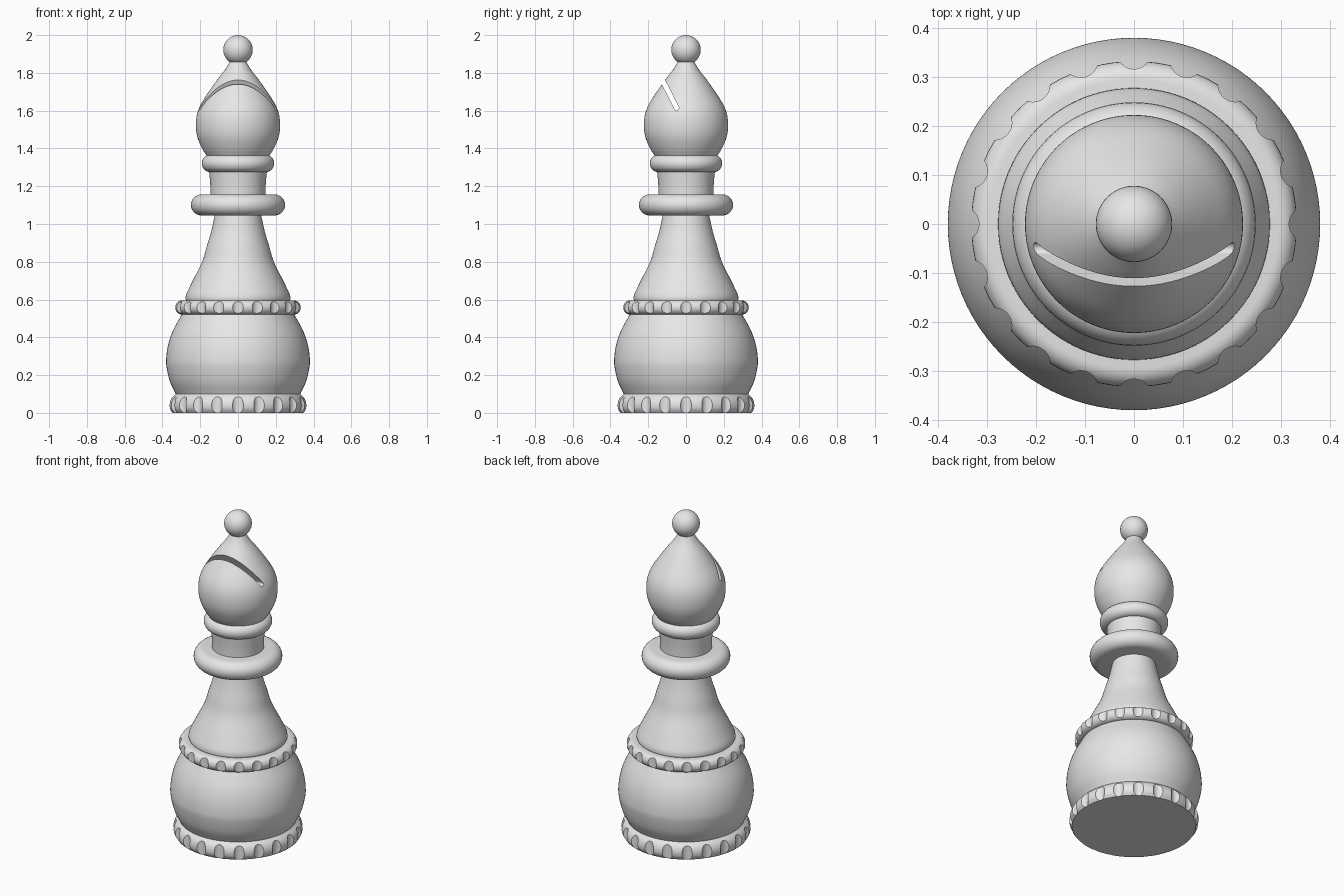
import bpy
import bmesh
from math import cos, sin, pi, tau, radians
from mathutils import Matrix, Vector

cube = bpy.data.objects.get("Cube")
if cube:
    bpy.data.objects.remove(cube, do_unlink=True)

STEPS = 96
NOTCHES = 20

# One plain grey for the whole piece
grey = bpy.data.materials.new("plain grey")
grey.use_nodes = True
grey.diffuse_color = (0.8, 0.8, 0.8, 1)
grey.node_tree.nodes["Principled BSDF"].inputs["Base Color"].default_value = (0.8, 0.8, 0.8, 1)


def make_object(name, bm):
    bmesh.ops.recalc_face_normals(bm, faces=bm.faces[:])
    mesh = bpy.data.meshes.new(name)
    bm.to_mesh(mesh)
    bm.free()
    mesh.materials.append(grey)
    obj = bpy.data.objects.new(name, mesh)
    bpy.context.collection.objects.link(obj)
    return obj


def activate(obj):
    bpy.ops.object.select_all(action='DESELECT')
    obj.select_set(True)
    bpy.context.view_layer.objects.active = obj


def smooth(obj):
    activate(obj)
    bpy.ops.object.shade_smooth_by_angle(angle=radians(30))


def curve_through(points, sub=6):
    """Smooth (radius, height) curve passing through the points."""
    p = [Vector(q) for q in points]
    p = [2 * p[0] - p[1]] + p + [2 * p[-1] - p[-2]]
    out = []
    for a, b, c, d in zip(p, p[1:], p[2:], p[3:]):
        for i in range(sub):
            t = i / sub
            out.append(b + (c - a) * t / 2 + (2 * a - 5 * b + 4 * c - d) * t * t / 2
                       + (3 * b - a - 3 * c + d) * t ** 3 / 2)
    return out + [p[-2]]


def round_edge(radius, low, high, count=14):
    """Half-round rim profile between two heights."""
    r, mid = (high - low) / 2, (high + low) / 2
    angles = [-pi / 2 + pi * i / count for i in range(count + 1)]
    return [(radius - r + r * cos(a), mid + r * sin(a)) for a in angles]


def lathe(name, profile):
    """Closed solid of revolution, capped to the axis at both ends."""
    pts = [(0, profile[0][1])] + [tuple(q) for q in profile] + [(0, profile[-1][1])]
    bm = bmesh.new()
    verts = [bm.verts.new((r, 0, z)) for r, z in pts]
    edges = [bm.edges.new(pair) for pair in zip(verts, verts[1:])]
    bmesh.ops.spin(bm, geom=verts + edges, cent=(0, 0, 0), axis=(0, 0, 1),
                   angle=tau, steps=STEPS)
    bmesh.ops.remove_doubles(bm, verts=bm.verts[:], dist=0.00005)
    return make_object(name, bm)


def cut(obj, cutter):
    cutter.hide_render = True
    mod = obj.modifiers.new("cut", 'BOOLEAN')
    mod.operation = 'DIFFERENCE'
    mod.solver = 'EXACT'
    mod.object = cutter
    activate(obj)
    bpy.ops.object.modifier_apply(modifier=mod.name)
    bpy.data.objects.remove(cutter, do_unlink=True)


def notch_cutter(inner, height, r=0.035):
    """Ring of upright rods that scoop flutes from a rim."""
    bm = bmesh.new()
    for i in range(NOTCHES):
        a = tau * i / NOTCHES
        place = Matrix.Translation(((inner + r) * cos(a), (inner + r) * sin(a), height))
        bmesh.ops.create_cone(bm, cap_ends=True, segments=32, radius1=r, radius2=r,
                              depth=0.3, matrix=place)
    return make_object("notch_cutter", bm)


# Fluted base and fluted middle ring
base = lathe("base_ring", curve_through(
    [(0.348, 0), (0.36, 0.02), (0.363, 0.04), (0.36, 0.06), (0.35, 0.08), (0.33, 0.1)]))
cut(base, notch_cutter(0.346, 0.05))
middle = lathe("middle_ring", round_edge(0.333, 0.52, 0.596))
cut(middle, notch_cutter(0.317, 0.56))

# Round belly
belly = lathe("belly", curve_through(
    [(0.328, 0.098), (0.36, 0.165), (0.378, 0.24), (0.38, 0.29),
     (0.37, 0.36), (0.345, 0.435), (0.296, 0.525)]))

# Flared skirt with a small rounded foot
skirt = lathe("skirt", [(0.272, 0.59)] + curve_through(
    [(0.278, 0.605), (0.275, 0.624), (0.264, 0.65), (0.237, 0.705), (0.19, 0.8),
     (0.166, 0.88), (0.142, 0.96), (0.122, 1.05)]))

# Collar, neck and upper ring
collar = lathe("collar", round_edge(0.249, 1.045, 1.157))
neck = lathe("neck", curve_through([(0.145, 1.15), (0.147, 1.21), (0.153, 1.28)]))
upper_ring = lathe("upper_ring", round_edge(0.192, 1.275, 1.366))

# Pointed head with a slanted slot
head = lathe("head", curve_through(
    [(0.162, 1.355), (0.19, 1.4), (0.215, 1.46), (0.223, 1.52), (0.217, 1.58),
     (0.196, 1.635), (0.155, 1.7), (0.109, 1.765), (0.067, 1.82), (0.036, 1.875)]))

start = Vector((0, -0.05, 1.615))
along = Vector((0, -0.452, 0.892))
across = Vector((0, 0.892, 0.452))
half = 0.0125
outline = [start + half * (cos(a) * across - sin(a) * along)
           for a in [pi * i / 10 for i in range(11)]]
outline += [start - half * across + 0.4 * along, start + half * across + 0.4 * along]
bm = bmesh.new()
side = bm.faces.new([bm.verts.new(p + Vector((-0.4, 0, 0))) for p in outline])
grown = bmesh.ops.extrude_face_region(bm, geom=[side], use_keep_orig=True)["geom"]
bmesh.ops.translate(bm, vec=(0.8, 0, 0),
                    verts=[g for g in grown if isinstance(g, bmesh.types.BMVert)])
cut(head, make_object("slot_cutter", bm))

# Ball finial
bm = bmesh.new()
bmesh.ops.create_uvsphere(bm, u_segments=48, v_segments=24, radius=0.078,
                          matrix=Matrix.Translation((0, 0, 1.922)))
finial = make_object("finial", bm)

for part in (base, middle, belly, skirt, collar, neck, upper_ring, head, finial):
    smooth(part)
